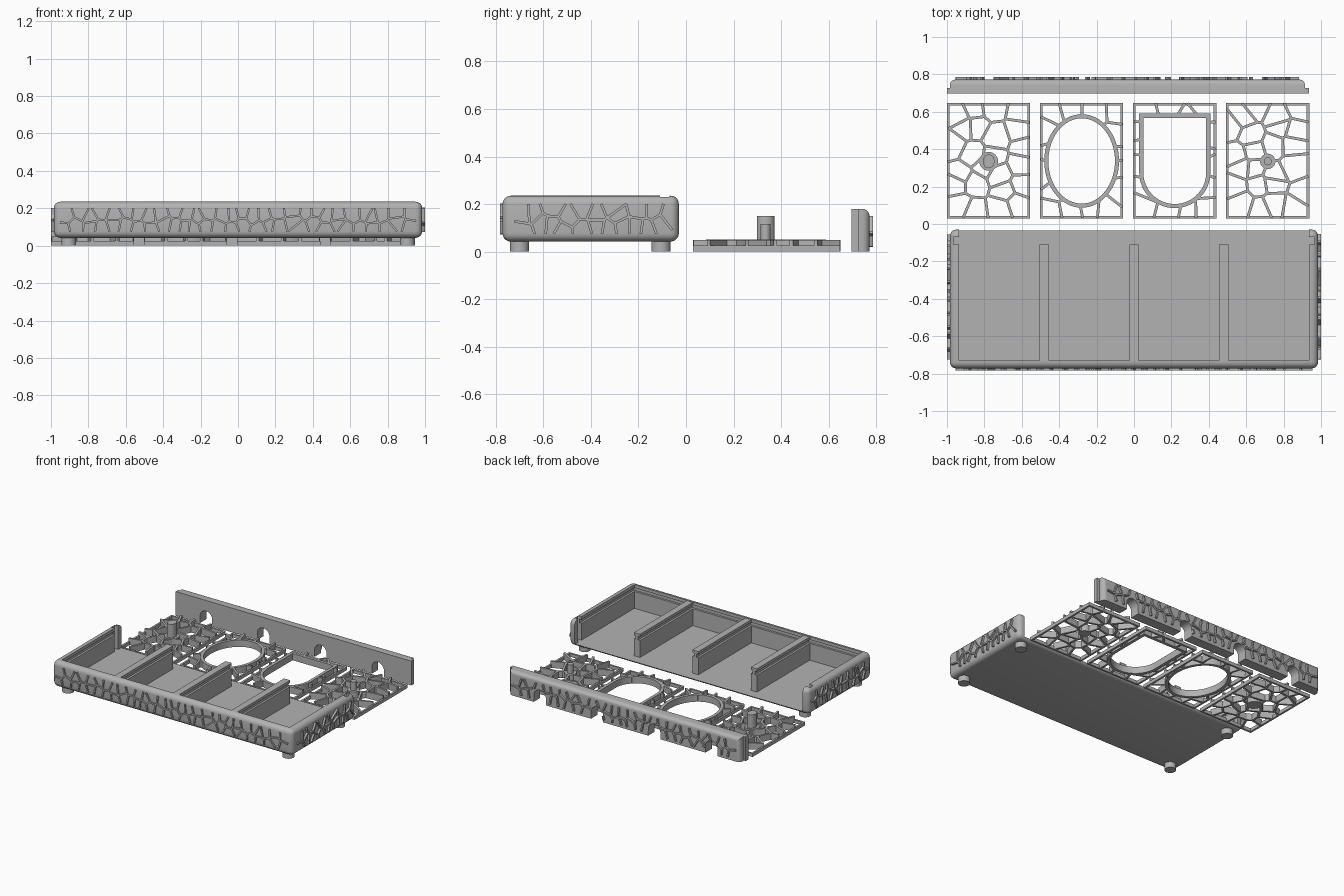
import bpy, bmesh, math, random
from mathutils import Vector

if "Cube" in bpy.data.objects:
    bpy.data.objects.remove(bpy.data.objects["Cube"])

random.seed(4)
grey = bpy.data.materials.new("warm_grey_plastic")
grey.diffuse_color = (0.45, 0.45, 0.45, 1)
grey.use_nodes = True
grey.node_tree.nodes["Principled BSDF"].inputs["Base Color"].default_value = grey.diffuse_color


def finish(name, bm, helper=False):
    bmesh.ops.recalc_face_normals(bm, faces=bm.faces)
    me = bpy.data.meshes.new(name)
    bm.to_mesh(me)
    bm.free()
    me.materials.append(grey)
    ob = bpy.data.objects.new(name, me)
    bpy.context.collection.objects.link(ob)
    if helper:
        ob.hide_render = True
        ob.hide_viewport = True
    return ob


def add_box(bm, x0, x1, y0, y1, z0, z1):
    vs = bmesh.ops.create_cube(bm, size=1)["verts"]
    for v in vs:
        v.co = Vector((x0 if v.co.x < 0 else x1, y0 if v.co.y < 0 else y1, z0 if v.co.z < 0 else z1))
    return vs


def add_cyl(bm, x, y, z0, z1, rx, ry=None, n=32):
    vs = bmesh.ops.create_cone(bm, cap_ends=True, segments=n, radius1=1, radius2=1, depth=1)["verts"]
    for v in vs:
        v.co = Vector((x + v.co.x * rx, y + v.co.y * (ry or rx), z0 if v.co.z < 0 else z1))
    return vs


def cut(ob, bm, name):
    m = ob.modifiers.new(name, "BOOLEAN")
    m.operation, m.solver = "DIFFERENCE", "EXACT"
    m.object = finish(name, bm, True)


def cut_box(ob, name, *dims):
    bm = bmesh.new()
    add_box(bm, *dims)
    cut(ob, bm, name)


def bevel(bm, edges, r, seg=5):
    bmesh.ops.bevel(bm, geom=list(edges), offset=r, segments=seg, profile=0.5, affect="EDGES")


def lattice(bm, u0, u1, v0, v1, cols, rows, width, d0, d1, place, hole=None):
    """Irregular cell walls filling a rectangle; place maps (u, v, depth) to space."""
    cu, cv = (u1 - u0) / cols, (v1 - v0) / rows
    pts = [Vector((u0 + (i + .5 + random.uniform(-.36, .36)) * cu,
                   v0 + (j + .5 + random.uniform(-.36, .36)) * cv))
           for i in range(cols) for j in range(rows)]
    for i, a in enumerate(pts):
        for b in pts[i + 1:]:
            if (b - a).length > 4 * max(cu, cv):
                continue
            m, d = (a + b) / 2, Vector((a.y - b.y, b.x - a.x)).normalized()
            lims = [(2 * d.dot(k - a), k.dot(k) - a.dot(a) - 2 * m.dot(k - a))
                    for k in pts if k is not a and k is not b]
            lims += [(d.x, u1 - m.x), (-d.x, m.x - u0), (d.y, v1 - m.y), (-d.y, m.y - v0)]
            t0, t1 = -9, 9
            for s, c in lims:
                if s > 1e-9:
                    t1 = min(t1, c / s)
                elif s < -1e-9:
                    t0 = max(t0, c / s)
                elif c < 0:
                    t1 = -99
            if t1 - t0 < 0.004:
                continue
            n = 8 if hole else 1
            for q in range(n):
                p = m + d * (t0 + (t1 - t0) * q / n)
                e = m + d * (t0 + (t1 - t0) * (q + 1) / n)
                if hole and hole((p + e) / 2):
                    continue
                ext, side = d * width * 0.25, Vector((-d.y, d.x)) * width / 2
                ring = [p - ext + side, p - ext - side, e + ext - side, e + ext + side]
                lo = [bm.verts.new(place(w.x, w.y, d0)) for w in ring]
                hi = [bm.verts.new(place(w.x, w.y, d1)) for w in ring]
                bm.faces.new(lo)
                bm.faces.new(hi)
                for k in range(4):
                    bm.faces.new((lo[k], lo[k - 1], hi[k - 1], hi[k]))


def add_ring(bm, outer, inner, z0, z1):
    n = len(outer)
    rows = [[bm.verts.new((x, y, z)) for x, y in loop]
            for loop, z in ((outer, z0), (outer, z1), (inner, z1), (inner, z0))]
    for r in range(4):
        for k in range(n):
            bm.faces.new((rows[r][k], rows[r][k - 1], rows[r - 3][k - 1], rows[r - 3][k]))


def rect(x0, x1, y0, y1):
    return [(x0, y0), (x1, y0), (x1, y1), (x0, y1)]


# Tray shell: rounded box, opened at top and back, with panel groove and door slot
bm = bmesh.new()
add_box(bm, -.985, .985, -.772, -.03, .042, .235)
bevel(bm, bm.edges, .035)
tray = finish("tray_shell", bm)
cut_box(tray, "tray_inside_cutter", -.935, .935, -.73, .1, .06, .4)
cut_box(tray, "panel_groove_cutter", -.95, .95, -.745, -.1, .185, .212)
cut_box(tray, "door_slot_cutter", -.966, .966, -.11, -.07, .06, .4)

# Dividers with a groove on both sides
bm = bmesh.new()
for x in (-.48, 0, .48):
    for hw, z0, z1 in ((.025, .055, .185), (.010, .185, .212), (.025, .212, .232)):
        add_box(bm, x - hw, x + hw, -.74, -.11, z0, z1)
finish("dividers", bm)

# Feet
bm = bmesh.new()
for x in (-.905, .905):
    for y in (-.70, -.105):
        add_cyl(bm, x, y, 0, .06, .04)
feet = finish("feet", bm)

# Raised cell pattern on the tray's outside
bm = bmesh.new()
lattice(bm, -.95, .95, .078, .198, 30, 2, .011, .765, .782, lambda u, v, d: (u, -d, v))
for s in (-1, 1):
    lattice(bm, -.72, -.06, .078, .198, 11, 2, .011, .98, 1.0, lambda u, v, d: (s * d, u, v))
finish("tray_side_pattern", bm)

# Back door: flange plus rounded body, with arched cable holes
bm = bmesh.new()
add_box(bm, -.985, .915, .70, .772, 0, .18)
bevel(bm, [e for e in bm.edges if all(v.co.y > .75 for v in e.verts)
           and any(v.co.z > .1 for v in e.verts)], .03)
door = finish("door_body", bm)
bm = bmesh.new()
add_box(bm, -1, .935, .697, .728, 0, .18)
flange = finish("door_flange", bm)
holes = [-.75, -.28, .19, .66]
for x in holes:
    bm = bmesh.new()
    for v in add_cyl(bm, 0, 0, .6, .9, .05):
        v.co = Vector((x + v.co.x, v.co.z, (v.co.y + .05) if v.co.y > 0 else -.02))
    cut(door, bm, "cable_hole_cutter")
    m = flange.modifiers.new("cable_hole", "BOOLEAN")
    m.operation, m.solver = "DIFFERENCE", "EXACT"
    m.object = door.modifiers[-1].object
bm = bmesh.new()
lattice(bm, -.95, .88, .025, .145, 29, 2, .011, .765, .787, lambda u, v, d: (u, d, v),
        lambda p: any(abs(p.x - x) < .055 and p.y < .105 for x in holes))
finish("door_pattern", bm)


# Four sliding lid panels
def oval(inset):
    return [(-.28 + (.2 - inset) * math.cos(a), .337 + (.25 - inset) * math.sin(a))
            for a in (math.tau * k / 64 for k in range(64))]


def arch(inset):
    r = .19 - inset
    half = [(.218 + r * math.cos(a), .275 + r * math.sin(a))
            for a in (math.pi + math.pi * k / 32 for k in range(33))]
    return half + [(.218 + r, .59 - inset), (.218 - r, .59 - inset)]


def in_oval(p):
    return ((p.x + .28) / .19) ** 2 + ((p.y - .337) / .24) ** 2 < 1


def in_arch(p):
    if p.y > .275:
        return abs(p.x - .218) < .18 and p.y < .58
    return (p.x - .218) ** 2 + (p.y - .275) ** 2 < .18 ** 2


panels = (("post_panel_large", -1.0, None, None), ("oval_panel", -.503, in_oval, oval),
          ("arch_panel", -.005, in_arch, arch), ("post_panel_small", .492, None, None))
smooth = [tray, feet, door]
for name, x, hole, outline in panels:
    bm = bmesh.new()
    x1 = x + .445
    add_ring(bm, rect(x, x1, .03, .648), rect(x + .014, x1 - .014, .044, .634), 0, .025)
    lattice(bm, x + .008, x1 - .008, .036, .642, 4, 6, .015, 0, .048,
            lambda u, v, d: (u, v, d), hole)
    if outline:
        add_ring(bm, outline(0), outline(.022), 0, .05)
    finish(name, bm)

# Spool posts on the two end panels
for name, x, base, rx, ry, top in (("large_post", -.777, .05, .031, .037, .15),
                                   ("small_post", .715, .041, .021, .021, .115)):
    bm = bmesh.new()
    add_cyl(bm, x, .335, 0, .05, base)
    add_cyl(bm, x, .335, .05, top, rx, ry)
    smooth.append(finish(name, bm))

# Smooth the rounded parts, keeping sharp edges
for ob in smooth:
    bpy.ops.object.select_all(action="DESELECT")
    ob.select_set(True)
    bpy.context.view_layer.objects.active = ob
    bpy.ops.object.shade_smooth_by_angle(angle=math.radians(35))
